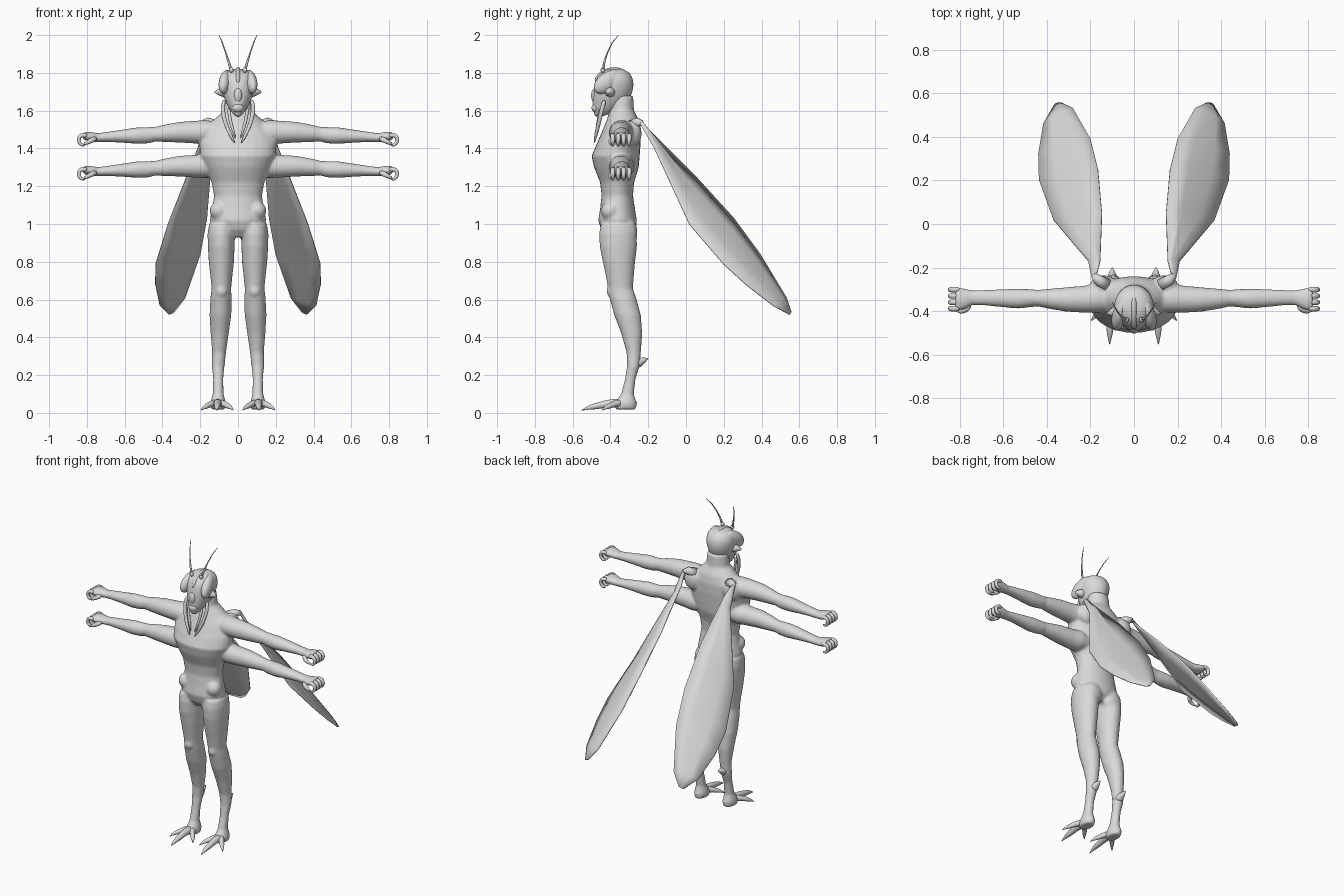
import bpy, bmesh, math
from mathutils import Vector, Matrix

grey = bpy.data.materials.new("plain_grey")
grey.diffuse_color = (0.7, 0.7, 0.7, 1)


def finish(name, bm, subdiv=0):
    bmesh.ops.recalc_face_normals(bm, faces=bm.faces)
    me = bpy.data.meshes.new(name)
    bm.to_mesh(me)
    bm.free()
    me.materials.append(grey)
    for p in me.polygons:
        p.use_smooth = True
    ob = bpy.data.objects.new(name, me)
    bpy.context.collection.objects.link(ob)
    if subdiv:
        m = ob.modifiers.new("round", 'SUBSURF')
        m.levels = m.render_levels = subdiv
    return ob


def skin(bm, rings):
    """Bridge closed rings of points and cap both ends."""
    vs = [[bm.verts.new(p) for p in r] for r in rings]
    n = len(vs[0])
    for a, b in zip(vs, vs[1:]):
        for i in range(n):
            bm.faces.new((a[i], a[(i + 1) % n], b[(i + 1) % n], b[i]))
    bm.faces.new(vs[0])
    bm.faces.new(vs[-1])


def loft(bm, rows, axis='z', n=20):
    """Rows are (x, y, z, half size 1, half size 2); ellipses across the axis."""
    rings = []
    for x, y, z, a, b in rows:
        ring = []
        for i in range(n):
            t = 2 * math.pi * i / n
            u, v = a * math.cos(t), b * math.sin(t)
            ring.append((x + u, y + v, z) if axis == 'z' else (x, y + u, z + v))
        rings.append(ring)
    skin(bm, rings)


def tube(bm, pts, n=8):
    """Tapered tube through (x, y, z, radius) points."""
    ps = [Vector(p[:3]) for p in pts]
    rings = []
    for i, p in enumerate(ps):
        t = (ps[min(i + 1, len(ps) - 1)] - ps[max(i - 1, 0)]).normalized()
        ref = Vector((0, 1, 0)) if abs(t.y) < 0.8 else Vector((1, 0, 0))
        u = t.cross(ref).normalized()
        v = t.cross(u)
        r = pts[i][3]
        rings.append([p + r * (u * math.cos(k * 2 * math.pi / n) + v * math.sin(k * 2 * math.pi / n))
                      for k in range(n)])
    skin(bm, rings)


def blob(bm, c, r, tilt=0.0, turn=0.0):
    m = (Matrix.Translation(c) @ Matrix.Rotation(turn, 4, 'Z') @ Matrix.Rotation(tilt, 4, 'X')
         @ Matrix.Diagonal((*r, 1)))
    bmesh.ops.create_uvsphere(bm, u_segments=24, v_segments=16, radius=1, matrix=m)


def flip(rows, s):
    return [(r[0] * s, *r[1:]) for r in rows]


# Body: torso, legs and arms fused into one smooth skin
body = bmesh.new()
torso = [(0.93, -.42, -.30, .05), (.97, -.45, -.265, .13), (1.02, -.465, -.26, .15),
         (1.08, -.455, -.27, .138), (1.15, -.447, -.28, .127), (1.22, -.455, -.275, .14),
         (1.30, -.487, -.25, .175), (1.36, -.50, -.245, .20), (1.43, -.47, -.24, .205),
         (1.50, -.44, -.24, .18), (1.55, -.42, -.25, .13), (1.60, -.405, -.275, .075),
         (1.68, -.40, -.28, .065)]
loft(body, [(0, (f + b) / 2, z, w, (b - f) / 2) for z, f, b, w in torso], n=28)

leg = [(.085, -.36, 1.0, .068, .092), (.088, -.36, .95, .073, .1), (.089, -.358, .88, .071, .099),
       (.088, -.355, .8, .067, .086), (.088, -.35, .72, .058, .074), (.088, -.347, .66, .052, .066),
       (.09, -.335, .61, .056, .071), (.093, -.31, .52, .058, .071), (.097, -.287, .42, .048, .056),
       (.1, -.277, .32, .037, .038), (.105, -.278, .25, .034, .034), (.105, -.295, .18, .027, .028),
       (.105, -.31, .1, .029, .034), (.105, -.32, .05, .042, .06), (.105, -.32, .018, .036, .055)]
arm = [(.08, -.34, 1.485, .06, .05), (.17, -.34, 1.487, .068, .064), (.23, -.345, 1.486, .062, .06),
       (.31, -.346, 1.486, .056, .055), (.39, -.343, 1.48, .046, .046), (.44, -.34, 1.475, .038, .039),
       (.47, -.34, 1.47, .041, .043), (.53, -.342, 1.468, .046, .044), (.61, -.34, 1.465, .041, .035),
       (.69, -.338, 1.461, .035, .027), (.74, -.338, 1.457, .034, .024), (.77, -.343, 1.46, .046, .026),
       (.805, -.345, 1.465, .053, .024), (.82, -.345, 1.465, .048, .018)]
for s in (1, -1):
    loft(body, flip(leg, s))
    for dz in (0, -.18):
        loft(body, flip([(x, y, z + dz, a, b) for x, y, z, a, b in arm], s), axis='x')
    # chest, belly, seat, knee and shoulder-blade muscles
    blob(body, (s * .085, -.425, 1.385), (.085, .045, .07), turn=s * .35)
    blob(body, (s * .10, -.40, 1.07), (.05, .05, .05))
    blob(body, (s * .075, -.305, .955), (.066, .048, .075))
    blob(body, (s * .088, -.385, .645), (.035, .035, .04))
    blob(body, (s * .14, -.28, 1.48), (.06, .045, .07))
skin_ob = finish("body", body)
m = skin_ob.modifiers.new("fuse", 'REMESH')
m.mode, m.voxel_size, m.use_smooth_shade = 'VOXEL', 0.008, True
m = skin_ob.modifiers.new("relax", 'SMOOTH')
m.factor, m.iterations = 0.5, 5

# Head with narrow chin
head = bmesh.new()
rows = [(1.565, -.483, -.45, .012), (1.60, -.492, -.36, .04), (1.64, -.497, -.31, .064),
        (1.69, -.492, -.283, .084), (1.74, -.486, -.274, .094), (1.78, -.472, -.282, .09),
        (1.808, -.445, -.305, .072), (1.823, -.41, -.34, .035)]
loft(head, [(0, (f + b) / 2, z, w, (b - f) / 2) for z, f, b, w in rows])
finish("head", head, 1)

# Face plate, mouth and crown ridge
face = bmesh.new()
blob(face, (0, -.482, 1.68), (.022, .02, .04))
blob(face, (0, -.478, 1.615), (.03, .022, .025))
blob(face, (0, -.40, 1.775), (.022, .085, .052), tilt=.3)
finish("face_plates", face)

for s, side in ((1, "left"), (-1, "right")):
    # Large slanted eye
    bm = bmesh.new()
    blob(bm, (s * .066, -.415, 1.752), (.033, .085, .05), tilt=.6, turn=s * .25)
    finish(side + "_eye", bm)

    # Cheek spike
    bm = bmesh.new()
    tube(bm, flip([(.06, -.40, 1.70, .035), (.095, -.405, 1.70, .022), (.125, -.41, 1.698, .003)], s))
    finish(side + "_cheek_spike", bm)

    # Long hanging mouth feeler
    bm = bmesh.new()
    tube(bm, flip([(.072, -.43, 1.66, .012), (.084, -.445, 1.61, .012), (.07, -.46, 1.54, .012),
                   (.045, -.475, 1.48, .011), (.015, -.487, 1.425, .004)], s))
    tube(bm, flip([(.05, -.45, 1.62, .010), (.045, -.462, 1.56, .010), (.028, -.472, 1.50, .009),
                   (.012, -.482, 1.45, .003)], s))
    finish(side + "_feelers", bm, 1)

    # Antenna with round base
    bm = bmesh.new()
    blob(bm, (s * .036, -.44, 1.815), (.012, .012, .014))
    tube(bm, flip([(.036, -.44, 1.81, .008), (.05, -.432, 1.86, .006), (.066, -.415, 1.91, .004),
                   (.083, -.39, 1.96, .003), (.1, -.358, 2.0, .0015)], s), 6)
    finish(side + "_antenna", bm)

    # Curled fingers and thumb of both hands
    for dz, level in ((0, "upper"), (-.18, "lower")):
        bm = bmesh.new()
        for k in range(4):
            y = -.388 + k * .029
            tube(bm, flip([(.795, y, 1.468 + dz, .014), (.83, y, 1.472 + dz, .014),
                           (.845, y, 1.455 + dz, .013), (.842, y, 1.428 + dz, .012),
                           (.822, y, 1.414 + dz, .009), (.805, y, 1.42 + dz, .004)], s))
        tube(bm, flip([(.75, -.37, 1.455 + dz, .016), (.775, -.398, 1.443 + dz, .015),
                       (.80, -.402, 1.43 + dz, .012), (.82, -.392, 1.42 + dz, .004)], s))
        finish(f"{side}_{level}_fingers", bm, 1)

    # Clawed toes and heel
    bm = bmesh.new()
    for tx, ty, r in ((.112, -.555, .024), (.198, -.445, .02), (.022, -.445, .02)):
        path = []
        for t, h, w in ((0, .05, 1.2), (.3, .052, 1.0), (.55, .04, .8), (.7, .034, .75), (.85, .026, .4), (1, .012, .08)):
            path.append((.107 + (tx - .107) * t, -.335 + (ty + .335) * t, h, r * w))
        tube(bm, flip(path, s))
    tube(bm, flip([(.105, -.31, .05, .035), (.105, -.28, .05, .025), (.105, -.258, .055, .005)], s))
    finish(side + "_toes", bm, 1)

    # Spur behind the ankle
    bm = bmesh.new()
    tube(bm, flip([(.1, -.28, .26, .032), (.1, -.245, .268, .024), (.1, -.222, .28, .014), (.1, -.2, .288, .003)], s))
    finish(side + "_ankle_spur", bm)

    # Wing: inner edge, outer edge and a thin bulge between them
    inner = [(.175, -.245, 1.55), (.155, -.17, 1.47), (.147, .05, 1.25), (.165, .25, 1.03),
             (.20, .39, .84), (.28, .53, .61), (.335, .557, .535)]
    outer = [(.195, -.24, 1.53), (.21, -.17, 1.41), (.37, .02, 1.0), (.435, .2, .79),
             (.438, .32, .68), (.415, .46, .57), (.365, .548, .52)]
    thick = [.012, .013, .017, .018, .018, .014, .006]
    normal = Vector((.25, .72, .64)).normalized()
    rings = []
    for a, b, t in zip(inner, outer, thick):
        a, b = Vector(a), Vector(b)
        top = [a.lerp(b, f) + normal * t * h for f, h in ((0, .25), (.3, .9), (.7, .9), (1, .25))]
        low = [a.lerp(b, f) - normal * t * h for f, h in ((1, .25), (.7, .5), (.3, .5), (0, .25))]
        rings.append([(p.x * s, p.y, p.z) for p in top + low])
    bm = bmesh.new()
    tube(bm, flip([(.13, -.28, 1.52, .035), (.165, -.255, 1.54, .024), (.185, -.235, 1.535, .015)], s))
    skin(bm, rings)
    finish(side + "_wing", bm)
